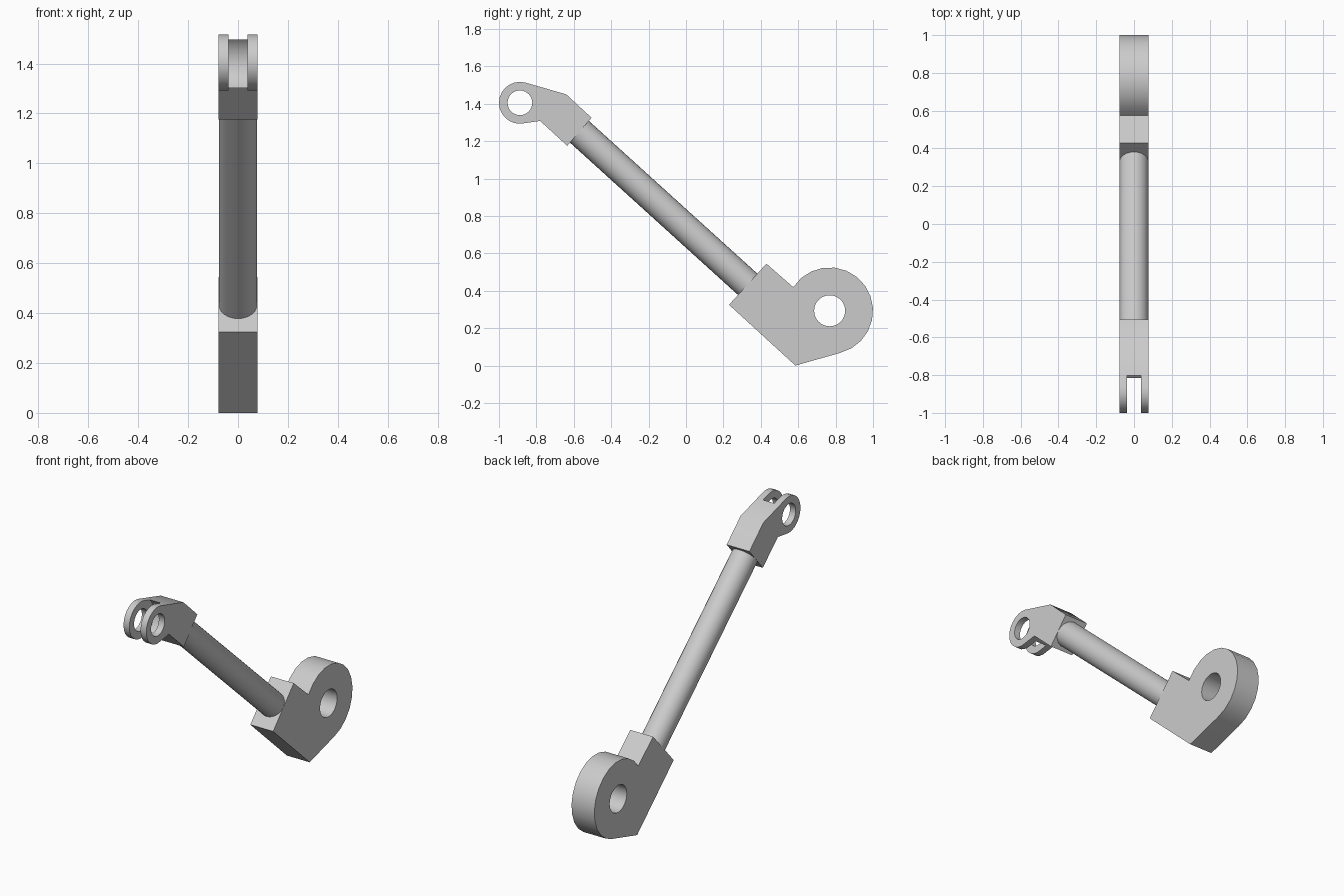
import bpy
import bmesh
from math import cos, sin, radians
from mathutils import Vector

if "Cube" in bpy.data.objects:
    bpy.data.objects.remove(bpy.data.objects["Cube"], do_unlink=True)

HALF = 0.0775          # half thickness of the link
GREY = (0.6, 0.6, 0.6, 1)
metal = bpy.data.materials.new("light grey metal")
metal.use_nodes = True
metal.diffuse_color = GREY
metal.node_tree.nodes["Principled BSDF"].inputs["Base Color"].default_value = GREY


def arc(centre, radius, start, end, steps):
    """Points along an arc in the y-z plane."""
    angles = [radians(start + (end - start) * i / steps) for i in range(steps + 1)]
    return [(centre[0] + radius * cos(a), centre[1] + radius * sin(a)) for a in angles]


def plate(name, profile):
    """Extrude a y-z outline across the thickness."""
    bm = bmesh.new()
    face = bm.faces.new([bm.verts.new((-HALF, y, z)) for y, z in profile])
    made = bmesh.ops.extrude_face_region(bm, geom=[face])["geom"]
    verts = [v for v in made if isinstance(v, bmesh.types.BMVert)]
    bmesh.ops.translate(bm, verts=verts, vec=(2 * HALF, 0, 0))
    bmesh.ops.recalc_face_normals(bm, faces=bm.faces)
    mesh = bpy.data.meshes.new(name)
    bm.to_mesh(mesh)
    bm.free()
    obj = bpy.data.objects.new(name, mesh)
    bpy.context.collection.objects.link(obj)
    mesh.materials.append(metal)
    return obj


def cylinder(name, start, end, radius, sides=32):
    start, end = Vector(start), Vector(end)
    axis = end - start
    bpy.ops.mesh.primitive_cylinder_add(
        vertices=sides, radius=radius, depth=axis.length, location=(start + end) / 2,
        rotation=axis.to_track_quat("Z", "Y").to_euler())
    obj = bpy.context.object
    obj.name = name
    obj.data.materials.append(metal)
    return obj


def bore(obj, centre, radius, half_depth):
    """Cut a cylinder running along x out of a part."""
    cutter = cylinder("cutter", (-half_depth, *centre), (half_depth, *centre), radius)
    cutter.hide_render = True
    mod = obj.modifiers.new("bore", "BOOLEAN")
    mod.operation = "DIFFERENCE"
    mod.solver = "EXACT"
    mod.object = cutter
    bpy.context.view_layer.objects.active = obj
    bpy.ops.object.modifier_apply(modifier=mod.name)
    bpy.data.objects.remove(cutter, do_unlink=True)


# Lower eye block
low = (0.768, 0.293)
lower_eye = plate("lower_eye", arc(low, 0.232, -76, 147, 14)
                  + [(0.43, 0.545), (0.23, 0.325), (0.585, 0.0)])
bore(lower_eye, low, 0.083, 0.2)

# Upper fork: bored for the pin, with a round-bottomed slot between the cheeks
top = (-0.888, 1.405)
upper_fork = plate("upper_fork", arc(top, 0.112, 76, 284, 14)
                   + [(-0.78, 1.308), (-0.635, 1.175), (-0.505, 1.325), (-0.64, 1.45)])
bore(upper_fork, top, 0.066, 0.2)
bore(upper_fork, top, 0.126, 0.038)

# Rod joining the two ends
rod = cylinder("rod", (0, -0.585, 1.264), (0, 0.345, 0.421), 0.077, 24)

for obj in (lower_eye, upper_fork, rod):
    bpy.ops.object.select_all(action="DESELECT")
    obj.select_set(True)
    bpy.context.view_layer.objects.active = obj
    bpy.ops.object.shade_smooth_by_angle(angle=radians(30))
